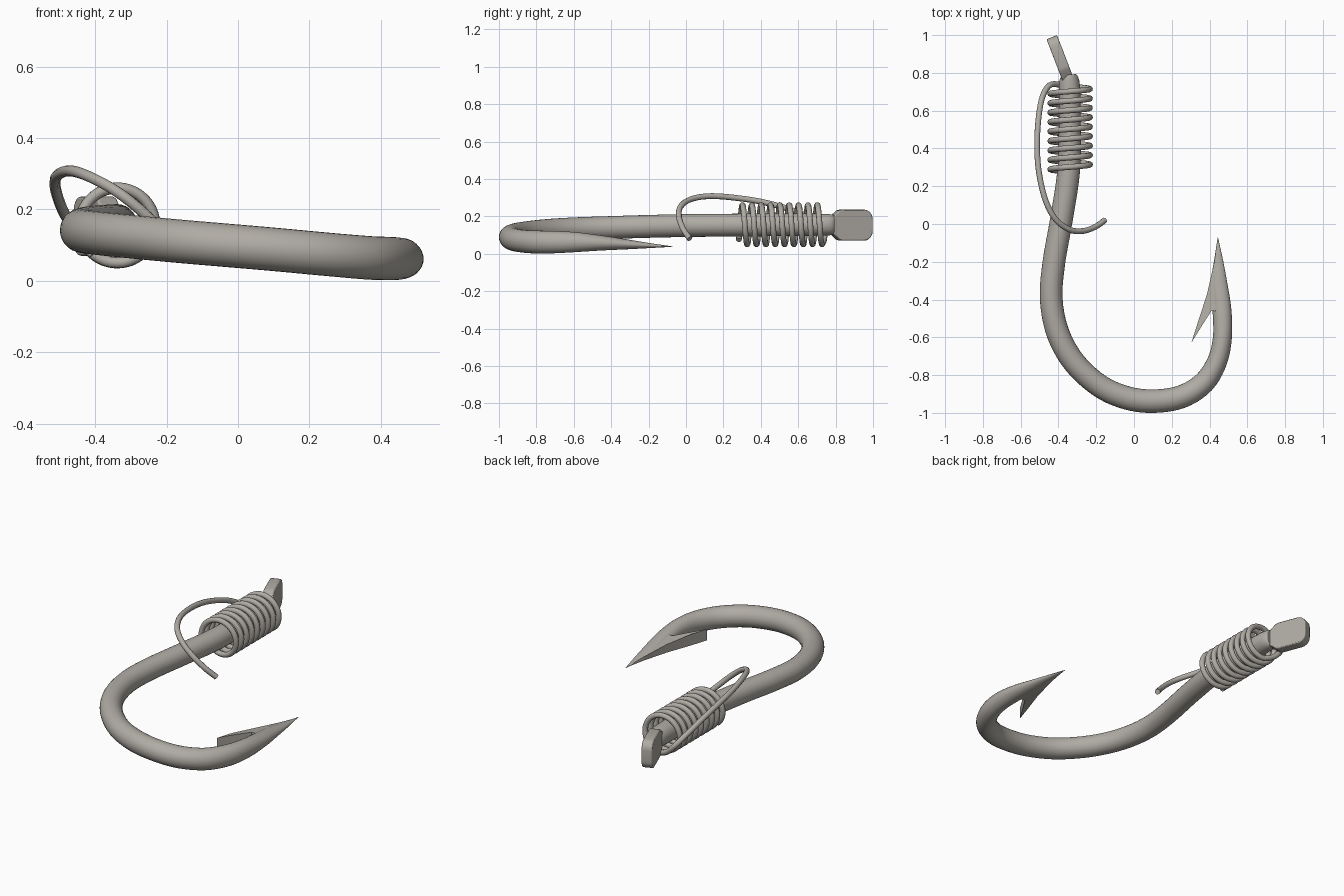
import bpy, bmesh, math
from mathutils import Vector

if "Cube" in bpy.data.objects:
    bpy.data.objects.remove(bpy.data.objects["Cube"])

steel = bpy.data.materials.new("warm_grey_steel")
steel.diffuse_color = (0.43, 0.405, 0.37, 1)
steel.use_nodes = True
steel.node_tree.nodes["Principled BSDF"].inputs["Base Color"].default_value = steel.diffuse_color


def finish(name, bm):
    bmesh.ops.recalc_face_normals(bm, faces=bm.faces)
    me = bpy.data.meshes.new(name)
    bm.to_mesh(me)
    bm.free()
    ob = bpy.data.objects.new(name, me)
    bpy.context.collection.objects.link(ob)
    me.materials.append(steel)
    smooth(ob)
    return ob


def smooth(ob, angle=35):
    bpy.ops.object.select_all(action='DESELECT')
    ob.select_set(True)
    bpy.context.view_layer.objects.active = ob
    bpy.ops.object.shade_smooth_by_angle(angle=math.radians(angle))


def spline(pts, steps):
    """Catmull-Rom through points of any dimension."""
    p = [pts[0]] + list(pts) + [pts[-1]]
    out = []
    for i in range(1, len(p) - 2):
        for s in range(steps):
            t = s / steps
            out.append([0.5 * (2 * b + (c - a) * t + (2 * a - 5 * b + 4 * c - d) * t * t
                        + (3 * b - a - 3 * c + d) * t ** 3)
                        for a, b, c, d in zip(*p[i - 1:i + 3])])
    out.append(list(pts[-1]))
    return out


# Hook wire: x, y, z, in-plane radius, vertical radius
hook_path = [
    (-0.345, 0.79, 0.155, 0.036, 0.052), (-0.342, 0.74, 0.155, 0.055, 0.058),
    (-0.34, 0.52, 0.155, 0.058, 0.06), (-0.346, 0.28, 0.153, 0.06, 0.061),
    (-0.385, 0.02, 0.151, 0.06, 0.061), (-0.425, -0.21, 0.146, 0.06, 0.061),
    (-0.438, -0.40, 0.14, 0.06, 0.061), (-0.402, -0.58, 0.134, 0.061, 0.061),
    (-0.315, -0.735, 0.125, 0.061, 0.061), (-0.18, -0.858, 0.112, 0.061, 0.061),
    (-0.04, -0.92, 0.1, 0.062, 0.061), (0.10, -0.938, 0.088, 0.062, 0.061),
    (0.25, -0.915, 0.074, 0.061, 0.061), (0.37, -0.84, 0.064, 0.058, 0.061),
    (0.441, -0.725, 0.062, 0.053, 0.06), (0.468, -0.60, 0.062, 0.05, 0.054),
    (0.466, -0.46, 0.058, 0.05, 0.041), (0.450, -0.31, 0.05, 0.043, 0.026),
    (0.448, -0.20, 0.044, 0.025, 0.014), (0.444, -0.072, 0.038, 0.001, 0.001)]
rows = spline(hook_path, 5)
bm = bmesh.new()
N = 28
rings = []
for i, (x, y, z, a, b) in enumerate(rows):
    q, r = rows[max(i - 1, 0)], rows[min(i + 1, len(rows) - 1)]
    t = Vector((r[0] - q[0], r[1] - q[1], 0)).normalized()
    side = Vector((-t.y, t.x, 0))
    rings.append([bm.verts.new(Vector((x, y, z)) + side * a * math.cos(u) + Vector((0, 0, b * math.sin(u))))
                  for u in (2 * math.pi * k / N for k in range(N))])
for A, B in zip(rings, rings[1:]):
    for k in range(N):
        bm.faces.new((A[k], A[(k + 1) % N], B[(k + 1) % N], B[k]))
bm.faces.new(rings[0])
bm.faces.new(rings[-1])
finish("hook_wire", bm)

# Barb: wedge that thins toward the point
barb = [(0.442, -0.09), (0.425, -0.20), (0.387, -0.37), (0.335, -0.53), (0.303, -0.63),
        (0.365, -0.53), (0.41, -0.46), (0.46, -0.46)]
bm = bmesh.new()
layers = []
for sgn in (-1, 1):
    layer = []
    for x, y in barb:
        k = min(1, (-0.08 - y) / 0.4)
        layer.append(bm.verts.new((x, y, 0.038 + 0.02 * k + sgn * 0.033 * k)))
    layers.append(layer)
for layer in layers:
    bm.faces.new(layer)
for i in range(len(barb)):
    j = (i + 1) % len(barb)
    bm.faces.new((layers[0][i], layers[0][j], layers[1][j], layers[1][i]))
finish("barb", bm)

# Spade end: rounded plate leaning away from the shank
base, along = Vector((-0.349, 0.765, 0.153)), Vector((-0.36, 0.933, 0)).normalized()
normal = Vector((along.y, -along.x, 0))
half = [(0, 0.045), (0.02, 0.052), (0.05, 0.078), (0.07, 0.083), (0.19, 0.083)]
half += [(0.19 + 0.05 * math.sin(u), 0.033 + 0.05 * math.cos(u))
         for u in (math.pi / 2 * k / 6 for k in range(1, 7))]
outline = half + [(s, -w) for s, w in reversed(half)]
bm = bmesh.new()
layers = [[bm.verts.new(base + along * s + Vector((0, 0, w)) + normal * d) for s, w in outline]
          for d in (-0.03, 0.03)]
for layer in layers:
    bm.faces.new(layer)
for i in range(len(outline)):
    j = (i + 1) % len(outline)
    bm.faces.new((layers[0][i], layers[0][j], layers[1][j], layers[1][i]))
plate = finish("spade_end", bm)
bev = plate.modifiers.new("soft_edges", 'BEVEL')
bev.width, bev.segments = 0.006, 2

# Line: coil around the shank, then a loose tail sweeping back over it
R, pitch = 0.105, 0.05
coil = []
start, end = math.radians(-140), 2 * math.pi * 8.5
for k in range(331):
    t = start + (end - start) * k / 330
    coil.append((-0.338 + R * math.sin(t), 0.302 + pitch * t / (2 * math.pi), 0.155 + R * math.cos(t)))
tail = [coil[-1], (-0.395, 0.738, 0.075), (-0.445, 0.735, 0.125), (-0.482, 0.68, 0.18),
        (-0.503, 0.58, 0.228), (-0.513, 0.43, 0.272), (-0.504, 0.28, 0.297), (-0.47, 0.13, 0.308),
        (-0.415, 0.025, 0.291), (-0.34, -0.03, 0.25), (-0.27, -0.037, 0.195),
        (-0.205, -0.015, 0.132), (-0.155, 0.02, 0.08)]
points = coil + spline(tail, 8)[1:]
cu = bpy.data.curves.new("line_coil", 'CURVE')
cu.dimensions = '3D'
cu.bevel_depth, cu.bevel_resolution, cu.use_fill_caps = 0.0155, 3, True
sp = cu.splines.new('POLY')
sp.points.add(len(points) - 1)
for p, co in zip(sp.points, points):
    p.co = (*co, 1)
cu.materials.append(steel)
line = bpy.data.objects.new("line_coil", cu)
bpy.context.collection.objects.link(line)
bpy.ops.object.select_all(action='DESELECT')
line.select_set(True)
bpy.context.view_layer.objects.active = line
bpy.ops.object.convert(target='MESH')
smooth(bpy.context.view_layer.objects.active, 50)
